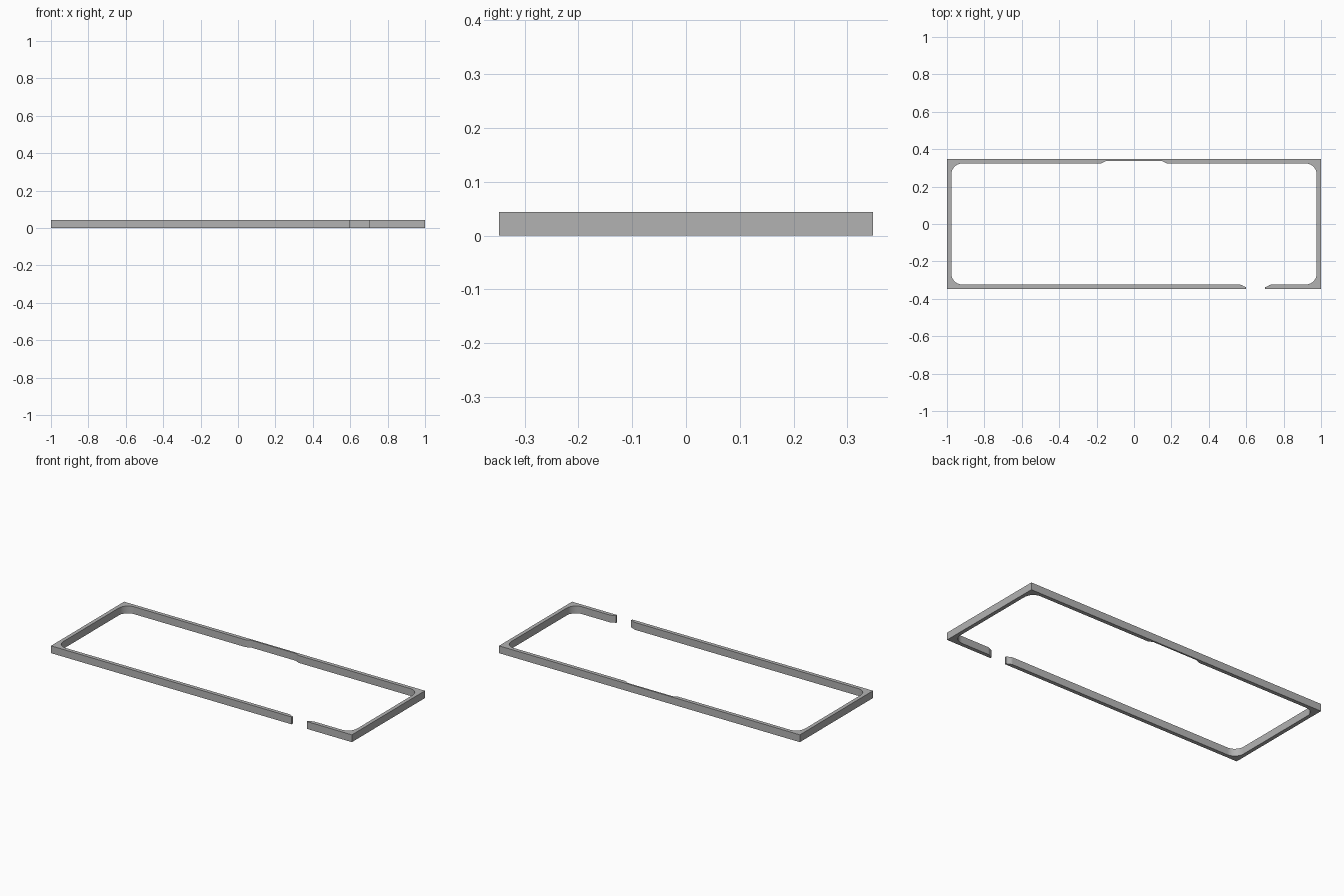
import bpy, bmesh
from math import sin, cos, pi, radians
from mathutils import Vector

cube = bpy.data.objects.get("Cube")
if cube:
    bpy.data.objects.remove(cube, do_unlink=True)

W, D, H = 1.0, 0.347, 0.044      # half width, half depth, height
WALL, THIN = 0.023, 0.010        # full and thinned wall thickness
RADIUS = 0.06                    # inner corner radius
GAP_A, GAP_B = 0.60, 0.70        # opening in the front wall
IX, IY = W - WALL, D - WALL

grey = bpy.data.materials.new("plain_grey")
grey.diffuse_color = (0.45, 0.45, 0.45, 1)
grey.use_nodes = True
grey.node_tree.nodes["Principled BSDF"].inputs["Base Color"].default_value = (0.45, 0.45, 0.45, 1)


def corner(sx, sy, start):
    """Rounded inner corner, swept clockwise from the start angle."""
    cx, cy = sx * (IX - RADIUS), sy * (IY - RADIUS)
    return [(cx + RADIUS * cos(radians(start - a)), cy + RADIUS * sin(radians(start - a)))
            for a in range(0, 91, 9)]


def ease(x0, y0, x1, y1, steps=8):
    """Soft S-shaped step between two wall thicknesses."""
    return [(x0 + (x1 - x0) * i / steps, y0 + (y1 - y0) * (1 - cos(pi * i / steps)) / 2)
            for i in range(steps + 1)]


# Outer edge counter-clockwise from the opening, then the inner edge back
outline = [(GAP_B, -D), (W, -D), (W, D), (-W, D), (-W, -D), (GAP_A, -D)]
outline += ease(GAP_A, THIN - D, GAP_A - 0.035, -IY)
outline += corner(-1, -1, 270)
outline += corner(-1, 1, 180)
outline += ease(-0.18, IY, -0.145, D - THIN)
outline += ease(0.145, D - THIN, 0.18, IY)
outline += corner(1, 1, 90)
outline += corner(1, -1, 0)
outline += ease(GAP_B + 0.035, -IY, GAP_B, THIN - D)

# Frame: the outline raised to full height
bm = bmesh.new()
base = bm.faces.new([bm.verts.new((x, y, 0)) for x, y in outline])
raised = bmesh.ops.extrude_face_region(bm, geom=[base], use_keep_orig=True)["geom"]
bmesh.ops.translate(bm, vec=Vector((0, 0, H)),
                    verts=[v for v in raised if isinstance(v, bmesh.types.BMVert)])
bmesh.ops.recalc_face_normals(bm, faces=bm.faces)
bmesh.ops.triangulate(bm, faces=[f for f in bm.faces if len(f.verts) > 4])
mesh = bpy.data.meshes.new("open_frame")
bm.to_mesh(mesh)
bm.free()
mesh.materials.append(grey)

frame = bpy.data.objects.new("open_frame", mesh)
bpy.context.collection.objects.link(frame)
bpy.context.view_layer.objects.active = frame
frame.select_set(True)
bpy.ops.object.shade_smooth_by_angle(angle=radians(35))
